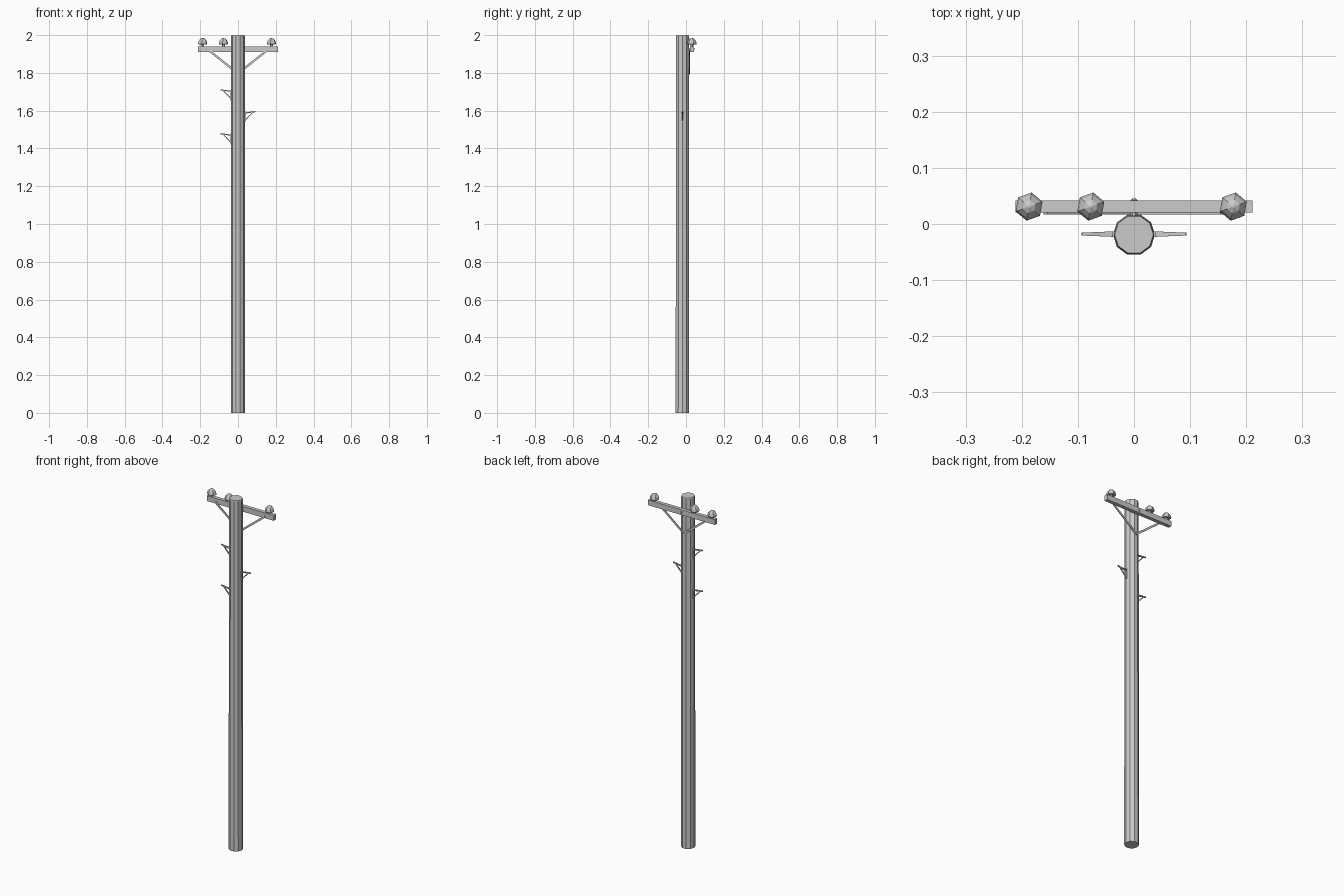
import bpy, bmesh, math
from mathutils import Vector

if "Cube" in bpy.data.objects:
    bpy.data.objects.remove(bpy.data.objects["Cube"])

PY = -0.019   # pole centre in y
ARM_Y = 0.031


def finish(name, bm):
    bmesh.ops.recalc_face_normals(bm, faces=bm.faces)
    me = bpy.data.meshes.new(name)
    bm.to_mesh(me)
    bm.free()
    ob = bpy.data.objects.new(name, me)
    bpy.context.collection.objects.link(ob)
    return ob


def lathe(name, profile, sides, x, y, turn=0.0):
    """Closed solid of revolution from (radius, z) rings."""
    bm = bmesh.new()
    rings = []
    for r, z in profile:
        rings.append([bm.verts.new((x + r * math.cos(turn + i * math.tau / sides),
                                    y + r * math.sin(turn + i * math.tau / sides), z))
                      for i in range(sides)])
    for a, b in zip(rings, rings[1:]):
        for i in range(sides):
            j = (i + 1) % sides
            bm.faces.new((a[i], a[j], b[j], b[i]))
    bm.faces.new(rings[0])
    bm.faces.new(rings[-1])
    return finish(name, bm)


def add_bar(bm, p, q, t, w0, w1):
    """Bar from p to q: t thick in the xz plane, y width w0 to w1."""
    p, q = Vector(p), Vector(q)
    side = Vector((0, 1, 0))
    n = (q - p).cross(side).normalized() * t / 2
    ends = []
    for c, w in ((p, w0), (q, w1)):
        s = side * w / 2
        ends.append([bm.verts.new(c + v) for v in (n + s, n - s, -n - s, -n + s)])
    a, b = ends
    bm.faces.new(a)
    bm.faces.new(b)
    for i in range(4):
        j = (i + 1) % 4
        bm.faces.new((a[i], a[j], b[j], b[i]))


# Ten-sided pole with a slight taper and a chamfered top
lathe("pole", [(0.0375, 0), (0.0360, 1.995), (0.0345, 2.0)], 10, 0, PY)

# Crossarm fixed behind the pole top
bm = bmesh.new()
add_bar(bm, (-0.211, ARM_Y, 1.926), (0.211, ARM_Y, 1.926), 0.030, 0.021, 0.021)
finish("crossarm", bm)

# Bolt through the crossarm
bolt = lathe("crossarm_bolt", [(0.006, -0.028), (0.006, 0.002), (0.004, 0.004)], 6, 0, 0)
bolt.rotation_euler = (-math.pi / 2, 0, 0)
bolt.location = (0, 0.041, 1.926)

# Diagonal braces meeting on the back of the pole
for s, label in ((-1, "left"), (1, "right")):
    bm = bmesh.new()
    add_bar(bm, (s * 0.158, 0.0185, 1.922), (0, 0.0185, 1.797), 0.011, 0.004, 0.004)
    finish("brace_" + label, bm)
bolt = lathe("brace_bolt", [(0.006, -0.01), (0.006, 0.003)], 6, 0, 0)
bolt.rotation_euler = (-math.pi / 2, 0, 0)
bolt.location = (0, 0.019, 1.80)

# Hexagonal bell insulators
bell = [(0.007, 1.938), (0.009, 1.953), (0.0235, 1.951), (0.0255, 1.957),
        (0.0215, 1.970), (0.012, 1.981), (0.002, 1.986)]
for i, x in enumerate((-0.187, -0.077, 0.177)):
    lathe(f"insulator_{i + 1}", bell, 6, x, ARM_Y, math.radians(80))

# Triangular climbing steps on the pole sides
for i, (s, z) in enumerate(((-1, 1.705), (1, 1.590), (-1, 1.473))):
    bm = bmesh.new()
    y = PY + 0.001
    add_bar(bm, (s * 0.033, y, z - 0.003), (s * 0.093, y, z + 0.005), 0.006, 0.010, 0.005)
    add_bar(bm, (s * 0.034, y, z - 0.045), (s * 0.078, y, z + 0.001), 0.005, 0.007, 0.004)
    add_bar(bm, (s * 0.0365, y, z - 0.050), (s * 0.0365, y, z + 0.005), 0.004, 0.010, 0.010)
    finish(f"step_{i + 1}", bm)
